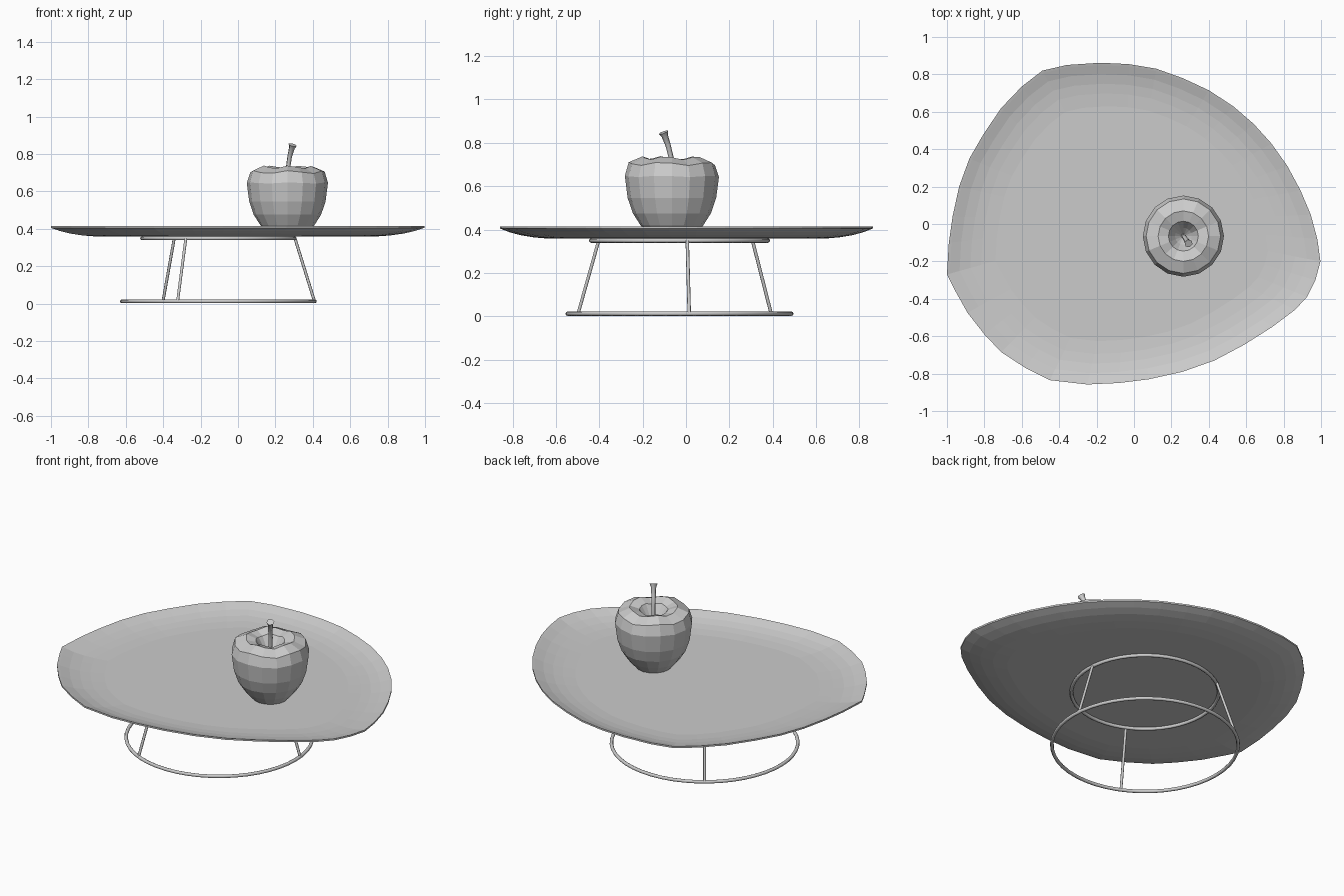
import bpy
from math import cos, sin, tau, radians

if "Cube" in bpy.data.objects:
    bpy.data.objects.remove(bpy.data.objects["Cube"])


def make_object(name, verts, faces, smooth=False):
    me = bpy.data.meshes.new(name)
    me.from_pydata(verts, [], faces)
    me.update()
    ob = bpy.data.objects.new(name, me)
    bpy.context.collection.objects.link(ob)
    if smooth:
        me.shade_smooth()
    return ob


def loft(name, rings, smooth=False):
    """Skin a list of equal-length rings and cap both ends."""
    n = len(rings[0])
    verts = [p for ring in rings for p in ring]
    faces = [(k * n + i, k * n + (i + 1) % n, (k + 1) * n + (i + 1) % n, (k + 1) * n + i)
             for k in range(len(rings) - 1) for i in range(n)]
    last = (len(rings) - 1) * n
    faces += [tuple(range(n))[::-1], tuple(range(last, last + n))]
    return make_object(name, verts, faces, smooth)


def tube(name, points, radius, cyclic=False, radii=None, sides=2):
    """Round rod following a path of points."""
    cu = bpy.data.curves.new(name, 'CURVE')
    cu.dimensions = '3D'
    cu.bevel_depth = radius
    cu.bevel_resolution = sides
    cu.use_fill_caps = True
    sp = cu.splines.new('POLY')
    sp.points.add(len(points) - 1)
    for i, p in enumerate(points):
        sp.points[i].co = (*p, 1)
        sp.points[i].radius = radii[i] if radii else 1
    sp.use_cyclic_u = cyclic
    ob = bpy.data.objects.new(name, cu)
    bpy.context.collection.objects.link(ob)
    return ob


# Wire stand: two rings and three splayed legs
CX, CY = -0.105, -0.03


def on_ring(r, a, z):
    return (CX + r * cos(a), CY + r * sin(a), z)


def ring_path(r, z, n=48):
    return [on_ring(r, tau * i / n, z) for i in range(n)]


tube("stand_lower_ring", ring_path(0.516, 0.012), 0.010, True)
tube("stand_upper_ring", ring_path(0.408, 0.349), 0.010, True)
for k in range(3):
    a = radians(5 + 120 * k)
    tube(f"stand_leg_{k + 1}", [on_ring(0.516, a, 0.012), on_ring(0.411, a, 0.349)], 0.008)

# Dish: rounded three-sided outline, flat base, gently raised thin rim
outline = [(-1, -.27), (-.99, -.1), (-.97, .04), (-.935, .2), (-.88, .35), (-.805, .48),
           (-.71, .62), (-.6, .735), (-.49, .82), (-.36, .85), (-.18, .862), (-.03, .855),
           (.12, .83), (.26, .78), (.4, .715), (.53, .63), (.64, .535), (.735, .43),
           (.82, .31), (.89, .18), (.945, .05), (.98, -.08), (.997, -.2), (.97, -.3),
           (.925, -.39), (.86, -.46), (.74, -.55), (.59, -.645), (.43, -.73), (.26, -.79),
           (.08, -.83), (-.08, -.85), (-.25, -.858), (-.45, -.835), (-.58, -.77),
           (-.71, -.685), (-.8, -.59), (-.89, -.475), (-.96, -.35)][::-1]
dish_profile = [(.74, .358), (.82, .364), (.89, .374), (.95, .388), (1, .405), (1, .415),
                (.985, .411), (.93, .394), (.87, .382), (.81, .375), (.73, .370)]
PX, PY = -0.04, 0.0
loft("dish", [[(PX + (x - PX) * s, PY + (y - PY) * s, z) for x, y in reversed(outline)]
              for s, z in dish_profile])

# Apple: faceted lathe with a slightly wavy shoulder and a stem well
AX, AY, N = 0.264, -0.065, 16
apple_profile = [(.10, .369, 0), (.145, .42, 0), (.18, .475, 0), (.204, .545, 0), (.217, .645, .4),
                 (.199, .703, 1), (.135, .730, 1), (.08, .713, .6), (.045, .66, 0), (.012, .625, 0)]
loft("apple", [[(AX + r * cos(tau * i / N), AY + r * sin(tau * i / N),
                 z + w * .008 * cos(5 * tau * i / N + 1.2)) for i in range(N)]
               for r, z, w in apple_profile])

# Stem: bent stalk flaring at the tip
tube("apple_stem", [(.265, -.065, .62), (.268, -.068, .73), (.277, -.083, .79),
                    (.288, -.098, .832), (.292, -.104, .848)],
     0.012, radii=[.9, 1, 1.05, 1.3, 1.9], sides=1)
